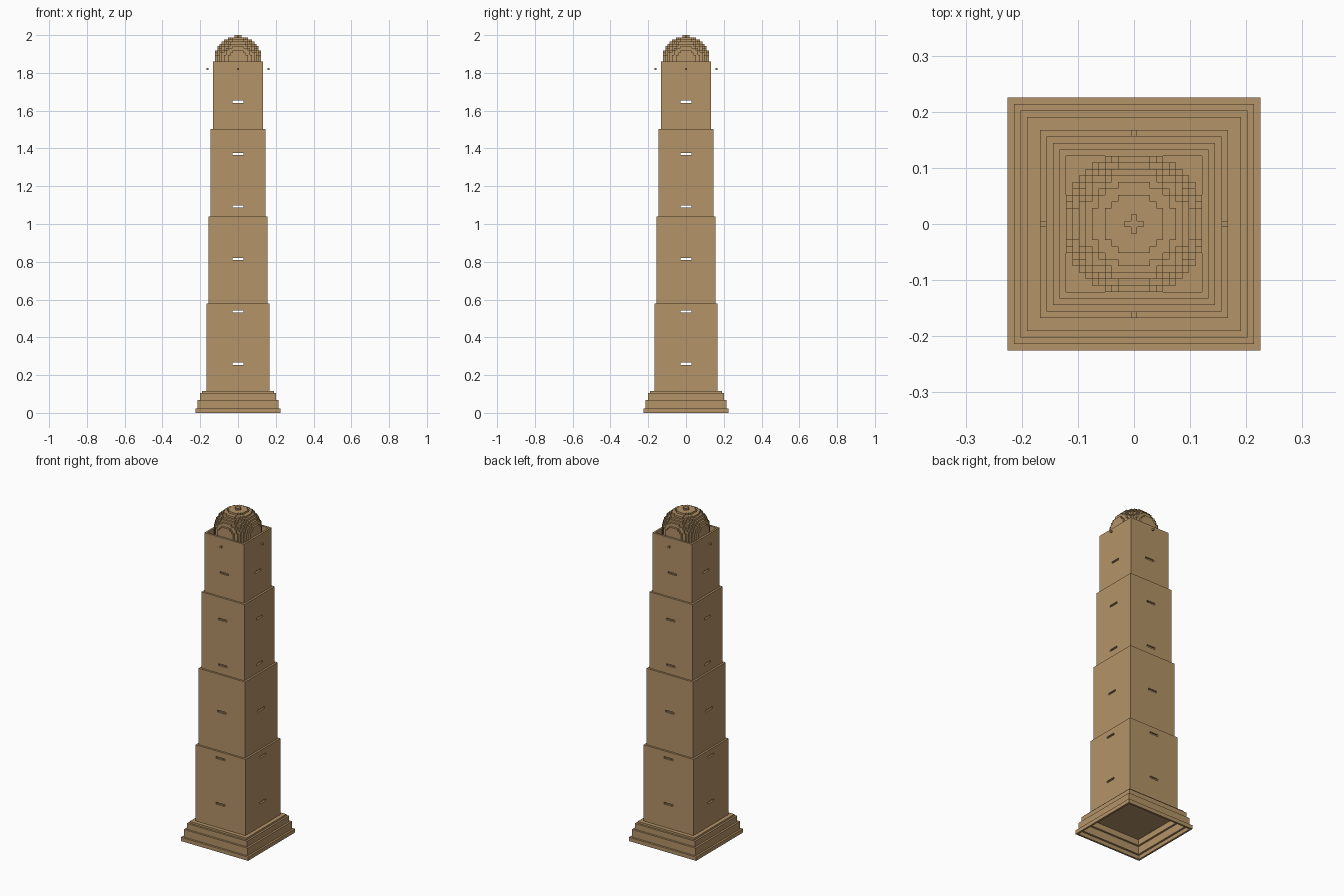
import bpy
import bmesh
from mathutils import Matrix, Vector

if "Cube" in bpy.data.objects:
    bpy.data.objects.remove(bpy.data.objects["Cube"], do_unlink=True)

U = 2 / 173  # one block

stone = bpy.data.materials.new("tan sandstone")
stone.use_nodes = True
COLOUR = (0.456, 0.292, 0.136, 1)
stone.diffuse_color = COLOUR
bsdf = next(n for n in stone.node_tree.nodes if n.type == "BSDF_PRINCIPLED")
bsdf.inputs["Base Color"].default_value = COLOUR
bsdf.inputs["Roughness"].default_value = 0.9


def make_object(name, bm):
    bmesh.ops.recalc_face_normals(bm, faces=bm.faces)
    mesh = bpy.data.meshes.new(name)
    bm.to_mesh(mesh)
    bm.free()
    mesh.materials.append(stone)
    obj = bpy.data.objects.new(name, mesh)
    bpy.context.collection.objects.link(obj)
    return obj


def add_box(bm, centre, size):
    """Box measured in blocks."""
    matrix = Matrix.Translation(Vector(centre) * U) @ Matrix.Diagonal((*[s * U for s in size], 1))
    bmesh.ops.create_cube(bm, size=1, matrix=matrix)


def square_tube(name, width, z0, z1, thickness=1):
    """Open square ring of walls, measured in blocks."""
    bm = bmesh.new()
    loops = []
    for half, z in ((width / 2, z0), (width / 2, z1),
                    (width / 2 - thickness, z1), (width / 2 - thickness, z0)):
        loops.append([bm.verts.new((sx * half * U, sy * half * U, z * U))
                      for sx, sy in ((-1, -1), (1, -1), (1, 1), (-1, 1))])
    for k in range(4):
        a, b = loops[k], loops[(k + 1) % 4]
        for i in range(4):
            j = (i + 1) % 4
            bm.faces.new((a[i], a[j], b[j], b[i]))
    return make_object(name, bm)


def cut_slits(obj, layers):
    """Cut a window slit through all four walls at each layer."""
    for layer in layers:
        for size in ((5, 60, 1), (60, 5, 1)):
            bm = bmesh.new()
            add_box(bm, (0, 0, layer + 0.5), size)
            cutter = make_object("slit_cutter", bm)
            cutter.hide_render = True
            mod = obj.modifiers.new("slit", "BOOLEAN")
            mod.operation = "DIFFERENCE"
            mod.solver = "EXACT"
            mod.object = cutter
            bpy.context.view_layer.objects.active = obj
            bpy.ops.object.modifier_apply(modifier=mod.name)
            bpy.data.objects.remove(cutter, do_unlink=True)


# Stepped plinth, hollow underneath, closed by a floor slab
for i, (width, z0, z1) in enumerate(((39, 0, 2), (37, 2, 6), (35, 6, 9))):
    square_tube(f"plinth_step_{i + 1}", width, z0, z1)
bm = bmesh.new()
add_box(bm, (0, 0, 9.5), (33, 33, 1))
make_object("floor_slab", bm)

# Four narrowing hollow tiers with window slits
for i, (width, z0, z1, slits) in enumerate(((29, 10, 50, (22, 46)), (27, 50, 90, (70,)),
                                            (25, 90, 130, (94, 118)), (23, 130, 161, (142,)))):
    tier = square_tube(f"tower_tier_{i + 1}", width, z0, z1)
    cut_slits(tier, slits)

# Small blocks hovering off each side near the top
bm = bmesh.new()
for x, y in ((14, 0), (-14, 0), (0, 14), (0, -14)):
    add_box(bm, (x, y, 157.5), (1, 1, 1))
make_object("side_blocks", bm)

# Blocky dome: only the exposed faces of a stepped ball
CENTRE_Z, REACH = 161, 122


def inside(p):
    return p.dot(p) <= REACH + 0.1 and max(abs(p.x), abs(p.y)) < 10.5


bm = bmesh.new()
axes = [Vector(a) for a in ((1, 0, 0), (0, 1, 0), (0, 0, 1))]
cells = range(-11, 12)
for p in (Vector((x, y, z)) for x in cells for y in cells for z in cells):
    if not inside(p):
        continue
    for k in range(3):
        for sign in (1, -1):
            n = axes[k] * sign
            if inside(p + n):
                continue
            u, v = axes[(k + 1) % 3] / 2, axes[(k + 2) % 3] / 2
            c = p + n / 2 + Vector((0, 0, CENTRE_Z + 0.5))
            corners = [c - u - v, c + u - v, c + u + v, c - u + v][::sign]
            bm.faces.new([bm.verts.new(q * U) for q in corners])
bmesh.ops.remove_doubles(bm, verts=bm.verts, dist=U * 0.01)
bmesh.ops.dissolve_limit(bm, angle_limit=0.01, verts=bm.verts, edges=bm.edges)
make_object("dome", bm)
